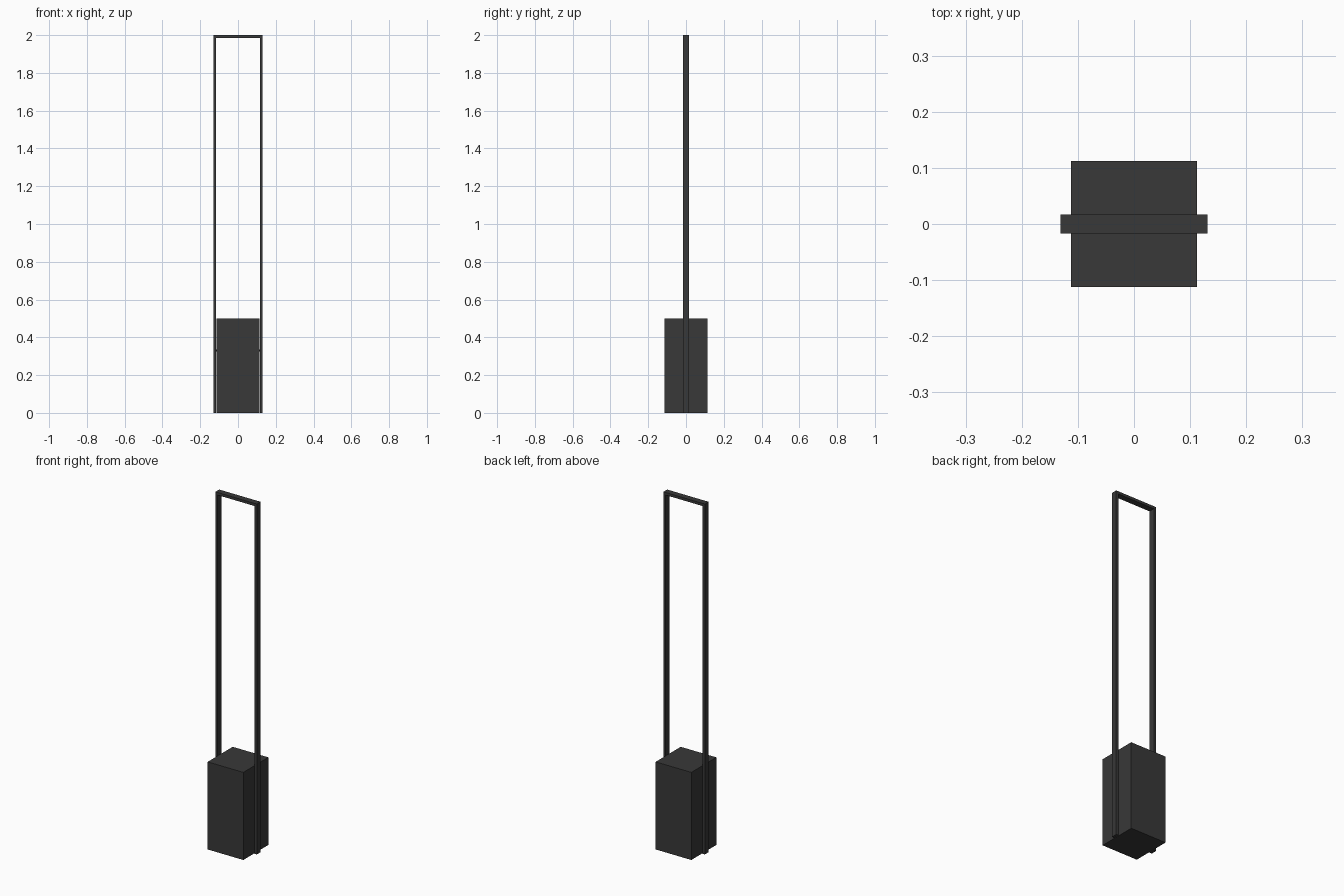
import bpy
import math

if "Cube" in bpy.data.objects:
    bpy.data.objects.remove(bpy.data.objects["Cube"])

dark = bpy.data.materials.new("dark_metal")
dark.diffuse_color = (0.04, 0.04, 0.04, 1)
dark.use_nodes = True
dark.node_tree.nodes["Principled BSDF"].inputs["Base Color"].default_value = dark.diffuse_color


def finish(name):
    obj = bpy.context.object
    obj.name = name
    obj.data.materials.append(dark)
    return obj


def box(name, x0, x1, depth, z0, z1):
    bpy.ops.mesh.primitive_cube_add(size=1, location=((x0 + x1) / 2, 0, (z0 + z1) / 2))
    obj = finish(name)
    obj.scale = (x1 - x0, depth, z1 - z0)
    bpy.ops.object.transform_apply(location=True, rotation=True, scale=True)
    return obj


HALF, INNER, OUTER = 0.1125, 0.116, 0.131
BAR_DEPTH, TOP = 0.034, 2.0

# Solid weighted body
box("body_block", -HALF, HALF, 2 * HALF, 0, 0.5)

# Tall handle: one continuous upside-down U profile, extruded in depth
outline = [(-OUTER, 0), (-INNER, 0), (-INNER, TOP - 0.015), (INNER, TOP - 0.015),
           (INNER, 0), (OUTER, 0), (OUTER, TOP), (-OUTER, TOP)]
n = len(outline)
verts = [(x, y, z) for y in (-BAR_DEPTH / 2, BAR_DEPTH / 2) for x, z in outline]
faces = [tuple(range(n)), tuple(reversed(range(n, 2 * n)))]
faces += [(i, i + n, (i + 1) % n + n, (i + 1) % n) for i in range(n)]
mesh = bpy.data.meshes.new("handle_frame")
mesh.from_pydata(verts, [], faces)
mesh.materials.append(dark)
frame = bpy.data.objects.new("handle_frame", mesh)
bpy.context.collection.objects.link(frame)

# Small pivot pins bridging the gap between body and handle
for side, label in ((-1, "left"), (1, "right")):
    bpy.ops.mesh.primitive_cylinder_add(
        vertices=16, radius=0.005, depth=INNER - HALF + 0.004,
        location=(side * (INNER + HALF) / 2, 0, 0.33), rotation=(0, math.pi / 2, 0))
    finish(label + "_pivot_pin")
    bpy.ops.object.shade_smooth_by_angle()
